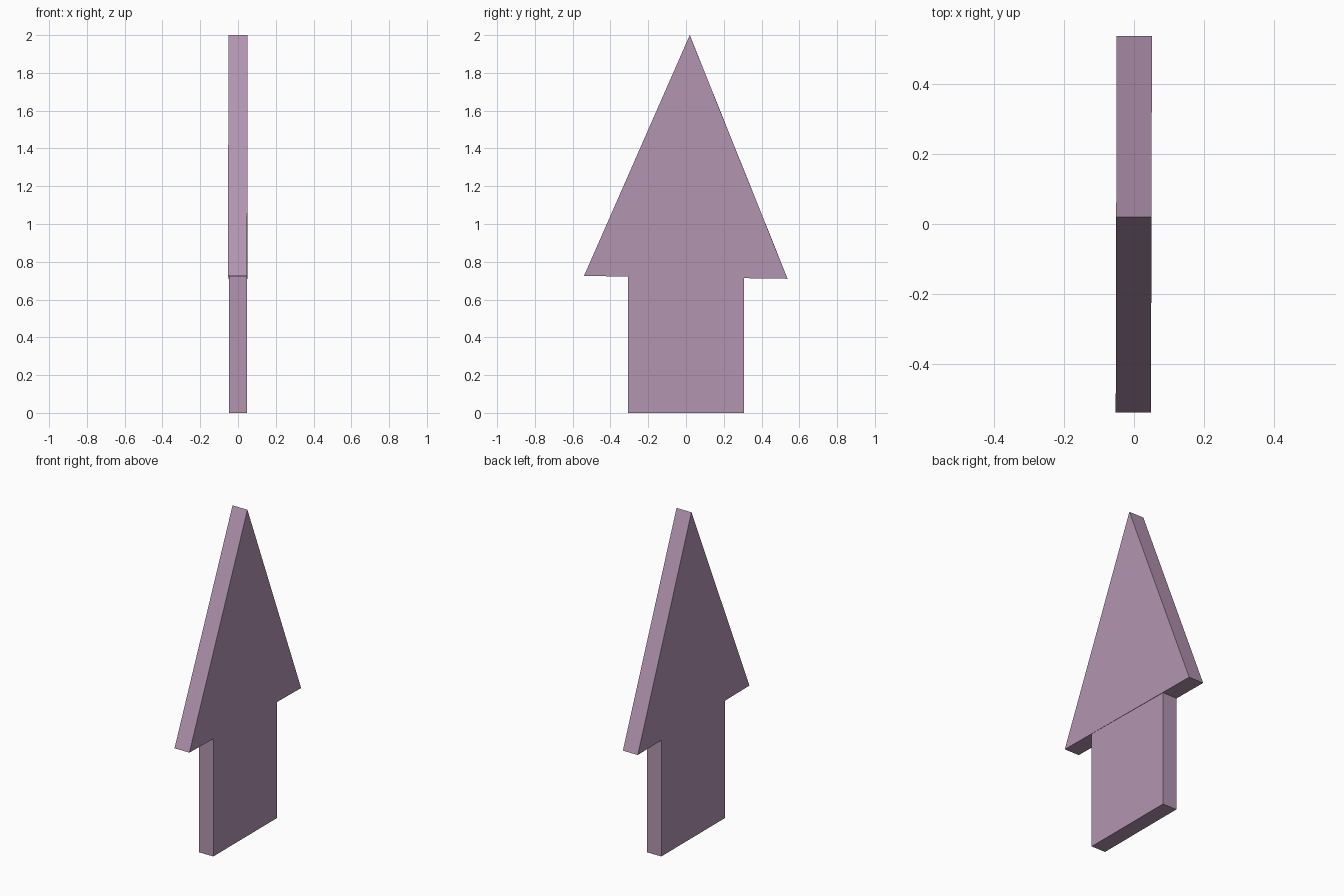
import bpy
import bmesh
from math import radians

if "Cube" in bpy.data.objects:
    bpy.data.objects.remove(bpy.data.objects["Cube"])

mat = bpy.data.materials.new("mauve")
mat.diffuse_color = (0.45, 0.30, 0.44, 1)
mat.use_nodes = True
mat.node_tree.nodes["Principled BSDF"].inputs["Base Color"].default_value = mat.diffuse_color


def slab(name, outline, x0, x1):
    """Extrude a (y, z) outline from x0 to x1."""
    bm = bmesh.new()
    face = bm.faces.new([bm.verts.new((x0, y, z)) for y, z in outline])
    ext = bmesh.ops.extrude_face_region(bm, geom=[face], use_keep_orig=True)
    verts = [g for g in ext["geom"] if isinstance(g, bmesh.types.BMVert)]
    bmesh.ops.translate(bm, verts=verts, vec=(x1 - x0, 0, 0))
    bmesh.ops.recalc_face_normals(bm, faces=bm.faces)
    mesh = bpy.data.meshes.new(name)
    bm.to_mesh(mesh)
    bm.free()
    mesh.materials.append(mat)
    obj = bpy.data.objects.new(name, mesh)
    bpy.context.collection.objects.link(obj)
    return obj


# Rectangular shaft
slab("arrow_shaft", [(-0.308, 0), (0.308, 0), (0.308, 0.73), (-0.308, 0.73)], -0.048, 0.048)

# Triangular head, very slightly twisted against the shaft
head = slab("arrow_head", [(-0.54, 0.725), (0.538, 0.71), (0.02, 2.0)], -0.051, 0.050)
head.rotation_euler.z = radians(-0.15)
